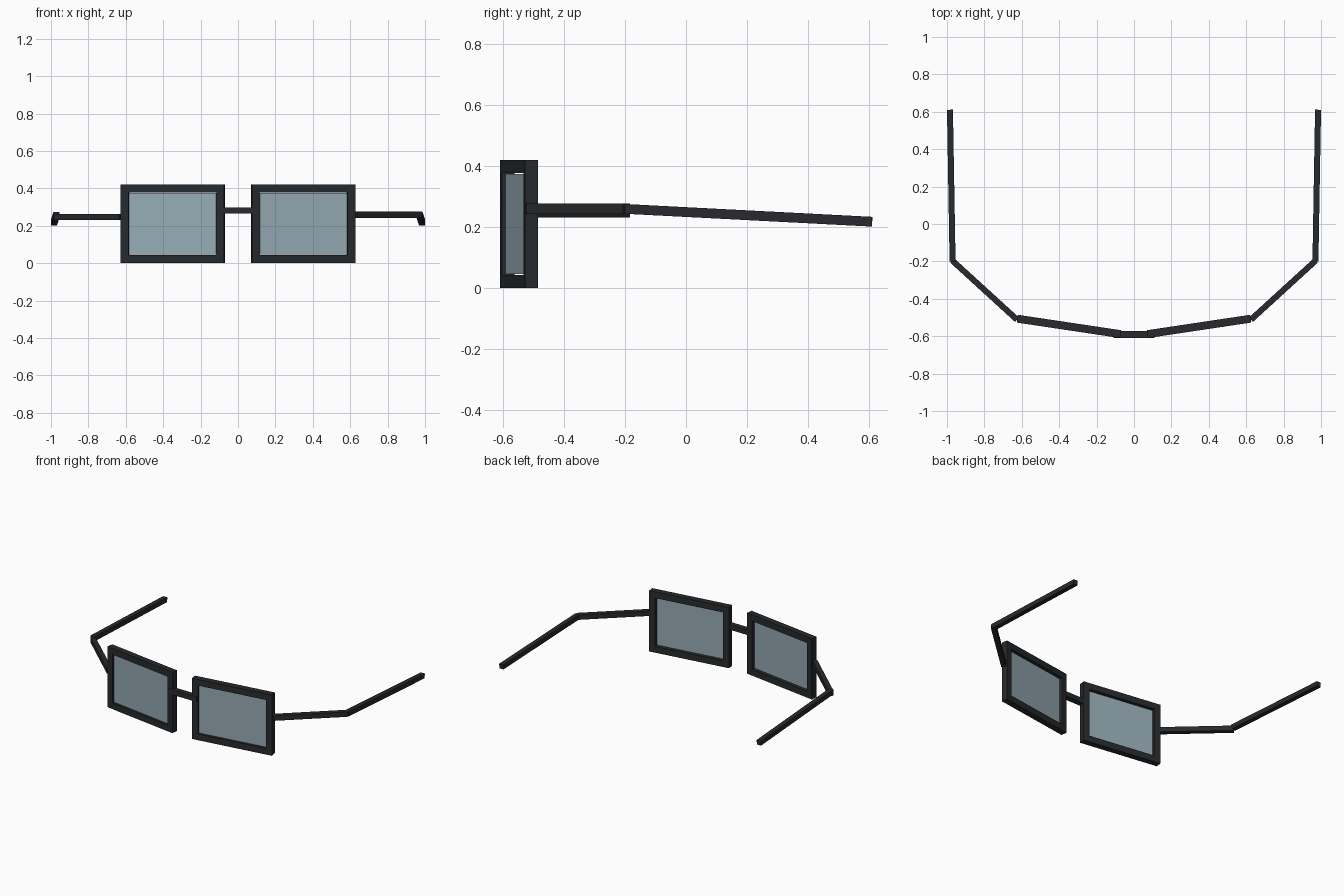
import bpy, bmesh, math
from mathutils import Vector, Matrix

if "Cube" in bpy.data.objects:
    bpy.data.objects.remove(bpy.data.objects["Cube"])


def material(name, color):
    m = bpy.data.materials.new(name)
    m.diffuse_color = color
    m.use_nodes = True
    m.node_tree.nodes["Principled BSDF"].inputs["Base Color"].default_value = m.diffuse_color
    return m


dark = material("dark_plastic", (0.02, 0.023, 0.026, 1))
tint = material("tinted_glass", (0.30, 0.41, 0.46, 0.8))


def add_object(name, bm, mat, matrix):
    bmesh.ops.recalc_face_normals(bm, faces=bm.faces)
    me = bpy.data.meshes.new(name)
    bm.to_mesh(me)
    bm.free()
    me.materials.append(mat)
    ob = bpy.data.objects.new(name, me)
    ob.matrix_world = matrix
    bpy.context.collection.objects.link(ob)
    return ob


def box(name, size, matrix, mat):
    bm = bmesh.new()
    bmesh.ops.create_cube(bm, size=1)
    bmesh.ops.scale(bm, vec=size, verts=bm.verts)
    return add_object(name, bm, mat, matrix)


def bar(name, a, b, width, height):
    """Straight square bar from a to b, kept upright."""
    a, b = Vector(a), Vector(b)
    d = (b - a).normalized()
    side = d.cross(Vector((0, 0, 1))).normalized()
    up = side.cross(d)
    rot = Matrix((side, d, up)).transposed().to_4x4()
    return box(name, (width, (b - a).length, height),
               Matrix.Translation((a + b) / 2) @ rot, dark)


def rim(name, w, h, depth, border_x, border_z, matrix):
    """Rectangular frame with a rectangular opening."""
    bm = bmesh.new()

    def loop(hw, hh, y):
        return [bm.verts.new((sx * hw, y, sz * hh))
                for sx, sz in ((-1, -1), (1, -1), (1, 1), (-1, 1))]

    ow, oh, iw, ih = w / 2, h / 2, w / 2 - border_x, h / 2 - border_z
    loops = [loop(ow, oh, -depth / 2), loop(ow, oh, depth / 2),
             loop(iw, ih, depth / 2), loop(iw, ih, -depth / 2)]
    for k in range(4):
        p, q = loops[k], loops[(k + 1) % 4]
        for i in range(4):
            j = (i + 1) % 4
            bm.faces.new((p[i], p[j], q[j], q[i]))
    return add_object(name, bm, dark, matrix)


W, H, D = 0.558, 0.42, 0.042
BX, BZ = 0.041, 0.043

for s, label, arm_z in ((1, "right", 0.259), (-1, "left", 0.247)):
    # rim and lens, swept back slightly
    place = (Matrix.Translation((s * 0.348, -0.5475, H / 2))
             @ Matrix.Rotation(s * math.radians(8.5), 4, 'Z'))
    rim(label + "_rim", W, H, D, BX, BZ, place)
    box(label + "_lens", (W - 2 * BX - 0.006, 0.012, H - 2 * BZ - 0.006),
        place @ Matrix.Translation((0, -0.004, 0)), tint)
    # arm in two straight parts
    bar(label + "_hinge_arm", (s * 0.625, -0.512, arm_z),
        (s * 0.972, -0.195, arm_z), 0.032, 0.034)
    bar(label + "_temple", (s * 0.970, -0.2, 0.259),
        (s * 0.984, 0.61, 0.217), 0.032, 0.032)

# bridge between the rims
box("bridge", (0.22, 0.038, 0.034), Matrix.Translation((0, -0.591, 0.282)), dark)
